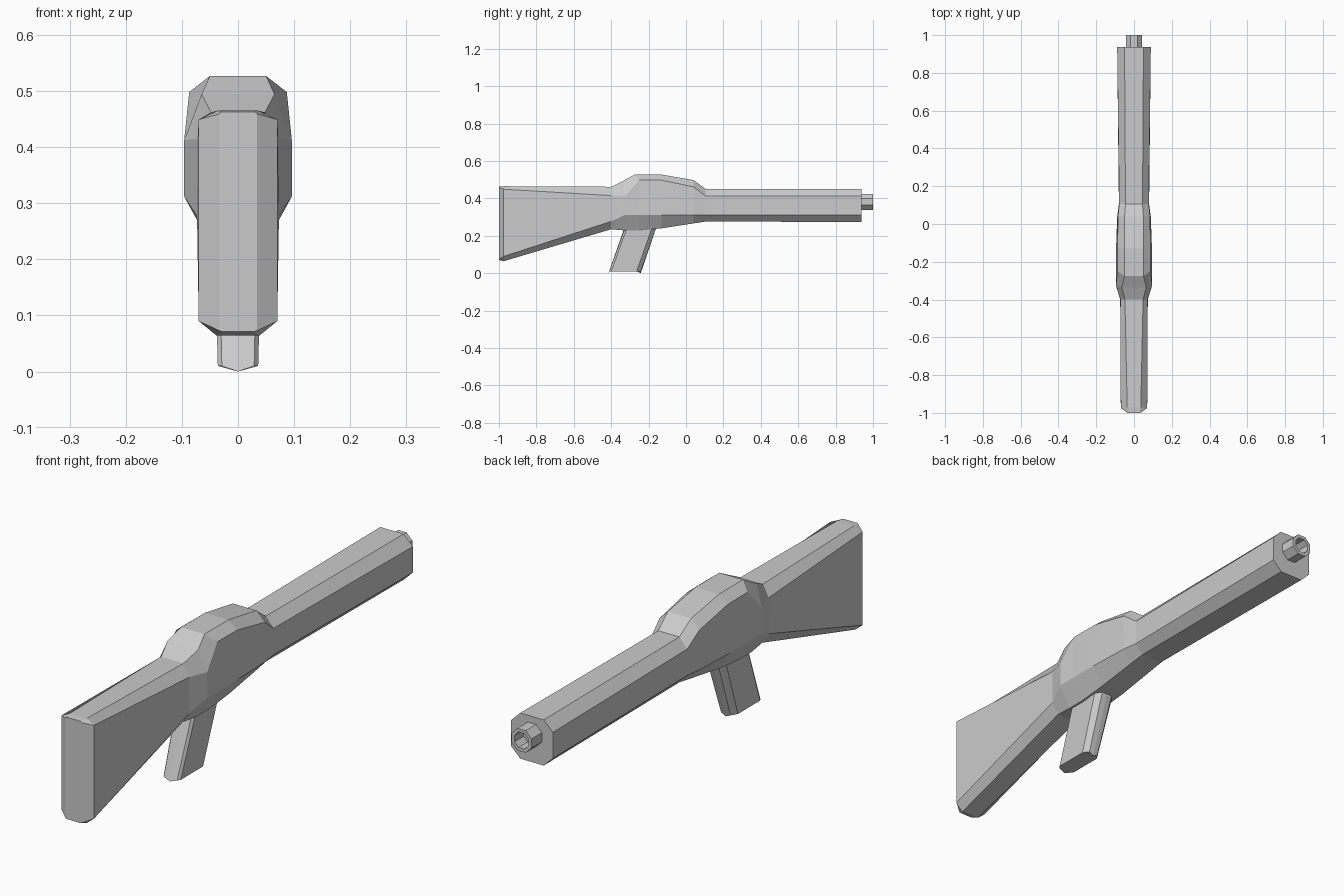
import bpy, bmesh, math

if "Cube" in bpy.data.objects:
    bpy.data.objects.remove(bpy.data.objects["Cube"])


def loft(name, rings):
    """Skin a list of equal-length vertex rings and cap both ends."""
    bm = bmesh.new()
    loops = [[bm.verts.new(p) for p in ring] for ring in rings]
    n = len(loops[0])
    for lo, hi in zip(loops, loops[1:]):
        for i in range(n):
            j = (i + 1) % n
            bm.faces.new((lo[i], lo[j], hi[j], hi[i]))
    bm.faces.new(loops[0])
    bm.faces.new(loops[-1])
    bmesh.ops.recalc_face_normals(bm, faces=bm.faces)
    mesh = bpy.data.meshes.new(name)
    bm.to_mesh(mesh)
    bm.free()
    obj = bpy.data.objects.new(name, mesh)
    bpy.context.collection.objects.link(obj)
    return obj


def section(y_top, y_side, top_w, top_z, sh_w, sh_z, low_w, low_z, bot_w, bot_z):
    """Mirrored eight-sided cross-section: top, shoulder, lower side, bottom."""
    half = [(top_w, y_top, top_z), (sh_w, y_side, sh_z),
            (low_w, y_side, low_z), (bot_w, y_side, bot_z)]
    return half + [(-x, y, z) for x, y, z in reversed(half)]


def octagon(y, r, z):
    """Flat-topped octagon facing along y."""
    return [(r * math.cos(a), y, z + r * math.sin(a))
            for a in (math.pi / 8 + k * math.pi / 4 for k in range(8))]


# stock, receiver and fore-end as one faceted body
loft("body", [section(*s) for s in (
    (-1.0, -1.0, .030, .463, .034, .459, .034, .073, .028, .071),
    (-.97, -.975, .036, .465, .070, .449, .070, .090, .038, .064),
    (-.40, -.40, .048, .462, .072, .415, .073, .277, .045, .235),
    (-.335, -.325, .065, .494, .096, .412, .096, .312, .050, .228),
    (-.275, -.250, .050, .527, .087, .498, .096, .312, .050, .228),
    (-.13, -.13, .050, .527, .087, .497, .095, .312, .050, .240),
    (.04, .04, .050, .498, .085, .462, .089, .312, .048, .266),
    (.105, .105, .045, .450, .078, .412, .080, .312, .046, .276),
    (.937, .937, .050, .450, .089, .412, .089, .312, .050, .274),
)])

# hollow muzzle
loft("muzzle", [octagon(y, r, .381) for y, r in
                ((.92, .046), (1.0, .046), (1.0, .032), (.945, .032))])


# raked pistol grip with chamfered corners and a shallow ridge underneath
def grip_ring(back, front, w, z, ridge):
    half = [(0, back, z - ridge), (w * .8, back + .004, z), (w, back + .015, z),
            (w, front - .022, z), (w * .55, front, z), (0, front, z - ridge)]
    return half + [(-x, y, p) for x, y, p in reversed(half[1:-1])]


loft("pistol_grip", [grip_ring(-.415, -.242, .036, .010, .010),
                     grip_ring(-.318, -.148, .043, .275, 0)])
